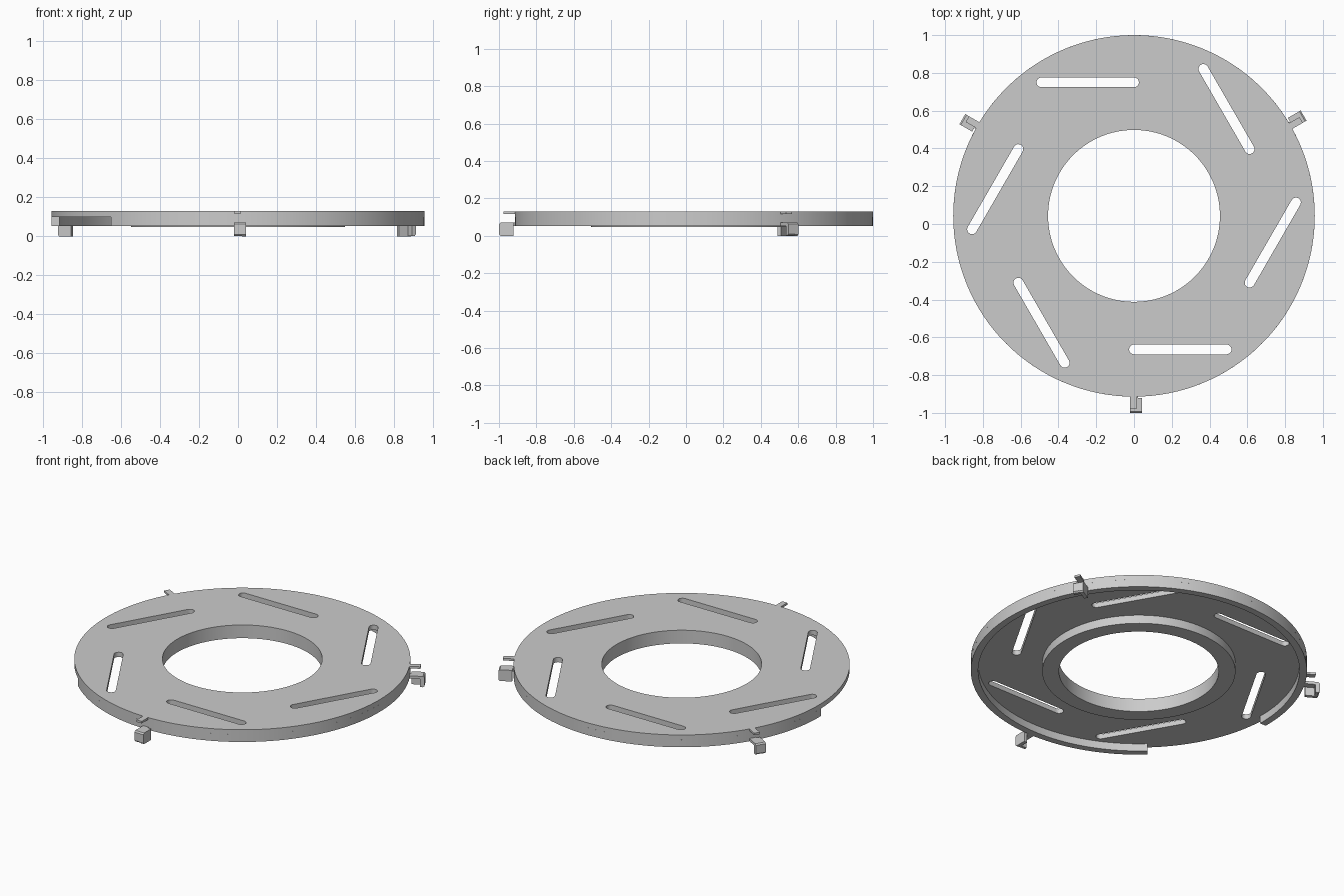
import bpy, bmesh
from math import sin, cos, pi, radians
from mathutils import Matrix, Vector

cube = bpy.data.objects.get("Cube")
if cube:
    bpy.data.objects.remove(cube, do_unlink=True)

CENTRE = Vector((0, 0.043, 0))
OUTER, HOLE = 0.957, 0.455

grey = bpy.data.materials.new("grey plastic")
grey.use_nodes = True
colour = (0.6, 0.6, 0.6, 1)
grey.diffuse_color = colour
grey.node_tree.nodes["Principled BSDF"].inputs["Base Color"].default_value = colour


def arc(radius, start, end, steps, centre=(0, 0)):
    """Points along an arc, angles in degrees, both ends included."""
    angles = [radians(start + (end - start) * i / steps) for i in range(steps + 1)]
    return [(centre[0] + radius * cos(a), centre[1] + radius * sin(a)) for a in angles]


def circle(radius):
    return arc(radius, 0, 360, 128)[:-1]


def extruded(name, outlines, low, high, frame=Matrix.Identity(4)):
    """Fill flat outlines (inner ones become holes) and extrude from low to high."""
    curve = bpy.data.curves.new(name, 'CURVE')
    curve.dimensions = '2D'
    curve.fill_mode = 'BOTH'
    curve.extrude = (high - low) / 2
    for points in outlines:
        spline = curve.splines.new('POLY')
        spline.points.add(len(points) - 1)
        for point, (x, y) in zip(spline.points, points):
            point.co = (x, y, 0, 1)
        spline.use_cyclic_u = True
    temp = bpy.data.objects.new(name + "_outline", curve)
    bpy.context.scene.collection.objects.link(temp)
    bpy.context.view_layer.update()
    graph = bpy.context.evaluated_depsgraph_get()
    mesh = bpy.data.meshes.new_from_object(temp.evaluated_get(graph))
    bpy.data.objects.remove(temp, do_unlink=True)
    mesh.name = name
    mesh.transform(Matrix.Translation(CENTRE) @ frame
                   @ Matrix.Translation((0, 0, (low + high) / 2)))
    bm = bmesh.new()
    bm.from_mesh(mesh)
    bmesh.ops.remove_doubles(bm, verts=bm.verts, dist=0.00005)
    bmesh.ops.recalc_face_normals(bm, faces=bm.faces)
    bm.to_mesh(mesh)
    bm.free()
    mesh.materials.clear()
    mesh.materials.append(grey)
    obj = bpy.data.objects.new(name, mesh)
    bpy.context.scene.collection.objects.link(obj)
    bpy.ops.object.select_all(action='DESELECT')
    obj.select_set(True)
    bpy.context.view_layer.objects.active = obj
    bpy.ops.object.shade_smooth_by_angle(angle=radians(30))
    return obj


# Flat plate with a centre hole and six slanted slots
slot = arc(0.026, 90, 270, 10, (-0.49, 0.707)) + arc(0.026, -90, 90, 10, (0, 0.707))
slots = []
for i in range(6):
    c, s = cos(i * pi / 3), sin(i * pi / 3)
    slots.append([(c * x - s * y, s * x + c * y) for x, y in slot])
extruded("plate", [circle(OUTER), circle(HOLE)] + slots, 0.1, 0.13)

# Collar under the hole, and the skirt under the edge with one gap
extruded("inner_collar", [circle(0.55), circle(HOLE)], 0.047, 0.1)
skirt = arc(OUTER, 227, 541, 112) + arc(0.915, 541, 227, 112)
extruded("outer_skirt", [skirt], 0.053, 0.1)

# Three clips: a thin top tongue, a hook, and a cheek closing one side of it
hook = [(0.95, 0.053), (0.95, 0.07), (1.035, 0.07), (1.043, 0.062),
        (1.043, 0.01), (1.035, 0.002), (1.018, 0.002), (1.018, 0.053)]
cheek = [(0.965, 0), (0.965, 0.07), (1.035, 0.07), (1.043, 0.062),
         (1.043, 0.008), (1.035, 0)]
tongue = [(0.95, 0.117), (0.95, 0.13), (1.02, 0.13), (1.02, 0.117)]
for label, angle in (("front", -90), ("left", 30), ("right", 150)):
    out = Vector((cos(radians(angle)), sin(radians(angle)), 0))
    up = Vector((0, 0, 1))
    frame = Matrix((out, up, out.cross(up))).transposed().to_4x4()
    extruded(label + "_clip_tongue", [tongue], -0.015, 0.02, frame)
    extruded(label + "_clip_hook", [hook], -0.02, 0.02, frame)
    extruded(label + "_clip_cheek", [cheek], -0.042, -0.02, frame)
